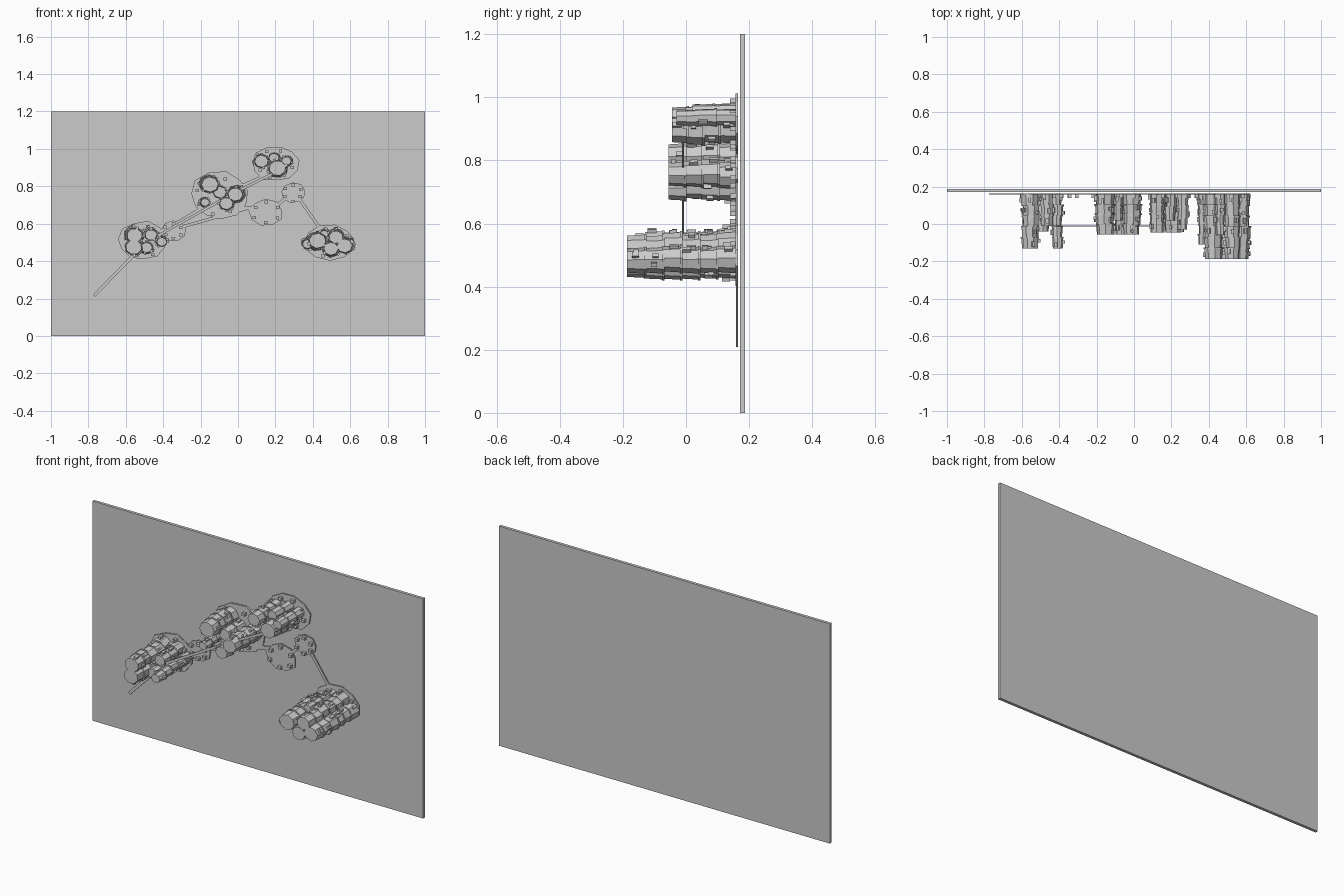
import bpy, bmesh, math, random
from mathutils import Vector, Matrix

if "Cube" in bpy.data.objects:
    bpy.data.objects.remove(bpy.data.objects["Cube"])

rng = random.Random(7)
PLATE_FRONT, PLATE_BACK = 0.157, 0.164


def finish(name, bm):
    bmesh.ops.recalc_face_normals(bm, faces=bm.faces)
    me = bpy.data.meshes.new(name)
    bm.to_mesh(me)
    bm.free()
    ob = bpy.data.objects.new(name, me)
    bpy.context.collection.objects.link(ob)
    return ob


def box(bm, centre, size, rot=0.0):
    m = (Matrix.Translation(centre) @ Matrix.Rotation(rot, 4, 'Y')
         @ Matrix.Diagonal((*size, 1)))
    bmesh.ops.create_cube(bm, size=1, matrix=m)


def loft(bm, front, back, y0, y1):
    """Closed prism between two x/z outlines at depths y0 and y1."""
    a = [bm.verts.new((x, y0, z)) for x, z in front]
    b = [bm.verts.new((x, y1, z)) for x, z in back]
    bm.faces.new(a)
    bm.faces.new(b[::-1])
    n = len(a)
    for i in range(n):
        j = (i + 1) % n
        bm.faces.new((a[i], b[i], b[j], a[j]))


def ring(x, z, rx, rz, n, jitter=0.0, turn=0.0):
    pts = []
    for i in range(n):
        t = turn + 2 * math.pi * i / n
        k = 1 + rng.uniform(-jitter, jitter)
        pts.append((x + rx * k * math.cos(t), z + rz * k * math.sin(t)))
    return pts


def bar(bm, a, b, y, width, depth):
    a, b = Vector(a), Vector(b)
    d = b - a
    c = (a + b) / 2
    box(bm, (c.x, y, c.y), (d.length, depth, width), -math.atan2(d.y, d.x))


def column(bm, x, z, r, tip):
    """Stack of faceted drums growing out of the plate, with collars and clips."""
    n = max(2, round((PLATE_FRONT - tip) / 0.055))
    step = (PLATE_FRONT - tip) / n
    turn = rng.uniform(0, 1)
    for i in range(n):
        y1 = PLATE_FRONT - i * step
        y0 = y1 - step
        grow = r * (1.12 - 0.14 * i / n) * rng.uniform(0.95, 1.05)
        cx, cz = x + rng.uniform(-.005, .005), z + rng.uniform(-.005, .005)
        loft(bm, ring(cx, cz, grow * .93, grow * .84, 8, 0, turn),
             ring(cx, cz, grow, grow * .92, 8, 0, turn), y0, y1 + 0.003)
        # thin collar between drums
        if i:
            loft(bm, *[ring(cx, cz, grow * 1.1, grow * .98, 8, 0, turn)] * 2,
                 y1 - .004, y1 + .004)
        # small clip blocks on the sides
        for _ in range(2):
            t = rng.uniform(0, 2 * math.pi)
            box(bm, (cx + grow * math.cos(t), (y0 + y1) / 2 + rng.uniform(-.012, .012),
                     cz + grow * .9 * math.sin(t)),
                (rng.uniform(.012, .02), rng.uniform(.015, .03), rng.uniform(.01, .016)), -t)


# backing panel
bm = bmesh.new()
box(bm, (0, 0.179, 0.6), (2, 0.016, 1.2))
finish("backing_panel", bm)

# islands: name, centre x, z, half width, half height, sides, columns (x, z, r, tip)
islands = [
    ("left_island", -.51, .51, .135, .105, 11, [
        (-.555, .54, .043, -.13), (-.555, .478, .045, -.13), (-.412, .508, .027, -.13),
        (-.49, .47, .032, -.04), (-.47, .545, .034, -.01)]),
    ("left_small_island", -.345, .56, .065, .055, 9, []),
    ("centre_island", -.10, .75, .155, .125, 11, [
        (-.155, .81, .046, -.055), (-.01, .758, .043, -.055), (-.06, .71, .040, -.055),
        (-.177, .715, .025, -.055), (-.095, .765, .034, .02)]),
    ("centre_lower_island", .15, .66, .09, .07, 9, []),
    ("right_small_island", .295, .765, .066, .055, 9, []),
    ("upper_island", .20, .92, .125, .093, 11, [
        (.122, .932, .038, -.045), (.21, .898, .050, -.045), (.262, .94, .028, -.03),
        (.195, .955, .027, .02)]),
    ("right_island", .485, .50, .138, .092, 11, [
        (.42, .505, .047, -.187), (.375, .495, .028, -.11), (.575, .485, .043, -.187),
        (.50, .465, .042, -.187), (.525, .53, .040, -.187), (.46, .545, .025, -.06)]),
]
for name, x, z, rx, rz, n, cols in islands:
    bm = bmesh.new()
    edge = ring(x, z, rx, rz, n, .07, .2)
    loft(bm, edge, edge, PLATE_FRONT, PLATE_BACK)
    finish(name + "_plate", bm)
    # small pegs around the rim
    bm = bmesh.new()
    pegs = 6 if not cols else 8
    for px, pz in ring(x, z, rx * .76, rz * .76, pegs, .1, .5):
        box(bm, (px, .149, pz), (.018, .018, .015))
    finish(name + "_pegs", bm)
    if cols:
        bm = bmesh.new()
        for c in cols:
            column(bm, *c)
        finish(name + "_columns", bm)

# flat paths lying against the panel
bm = bmesh.new()
for a, b in [((-.77, .215), (-.55, .44)), ((-.42, .52), (-.32, .55)),
             ((-.31, .58), (.08, .69)), ((.02, .69), (.12, .67)),
             ((.20, .69), (.27, .75)), ((.33, .73), (.47, .53)),
             ((-.40, .56), (-.20, .68)), ((-.03, .78), (.17, .87))]:
    bar(bm, a, b, .161, .016, .006)
finish("flat_paths", bm)

# bridge spanning between the raised columns
bm = bmesh.new()
bar(bm, (-.43, .535), (-.02, .765), -.01, .014, .006)
bar(bm, (-.02, .765), (.20, .875), -.01, .014, .006)
finish("raised_bridge", bm)
